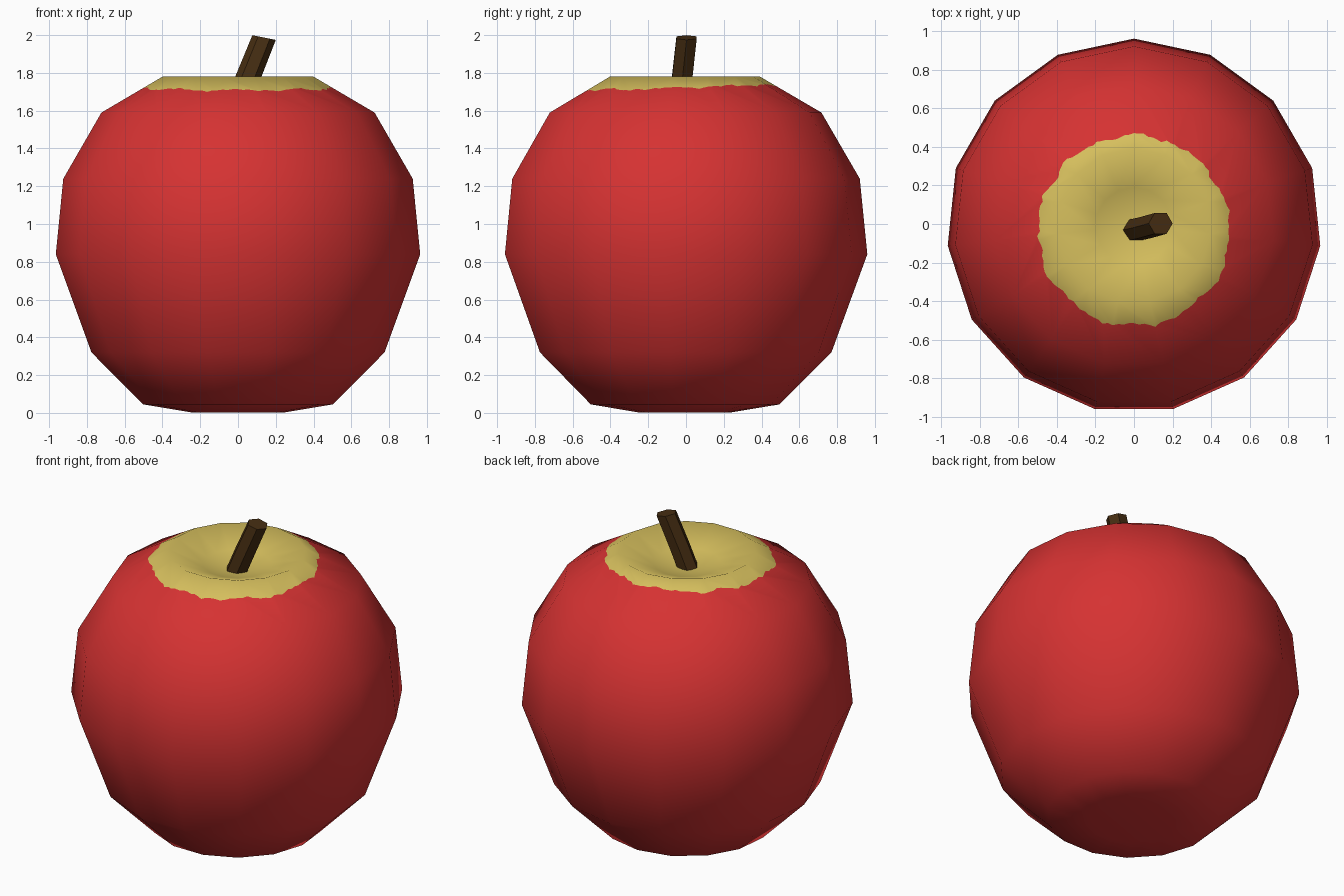
import bpy, bmesh, math, random
from mathutils import Vector

if "Cube" in bpy.data.objects:
    bpy.data.objects.remove(bpy.data.objects["Cube"])

random.seed(4)


def material(name, rgb):
    m = bpy.data.materials.new(name)
    m.diffuse_color = (*rgb, 1)
    m.use_nodes = True
    m.node_tree.nodes["Principled BSDF"].inputs["Base Color"].default_value = m.diffuse_color
    return m


def finish(name, bm, mats, smooth):
    bmesh.ops.recalc_face_normals(bm, faces=bm.faces)
    for f in bm.faces:
        f.smooth = smooth
    me = bpy.data.meshes.new(name)
    bm.to_mesh(me)
    bm.free()
    for m in mats:
        me.materials.append(m)
    ob = bpy.data.objects.new(name, me)
    bpy.context.collection.objects.link(ob)
    return ob


red = material("apple red", (0.67, 0.032, 0.032))
yellow = material("crown yellow", (0.67, 0.52, 0.11))
brown = material("stem brown", (0.062, 0.027, 0.006))

# Apple body: 15-sided lathe, from the bottom dimple to the top dimple
SIDES = 15
PROFILE = [(0.25, 0.003), (0.505, 0.045), (0.78, 0.32), (0.97, 0.84),
           (0.93, 1.24), (0.727, 1.59), (0.402, 1.78), (0.2, 1.70)]
SHOULDER = 5   # the ring below the painted edge
bm = bmesh.new()


def angle(i):
    return math.pi / 2 + 2 * math.pi * i / SIDES


rings = [[bm.verts.new((r * math.cos(angle(i)), r * math.sin(angle(i)) - 0.01, z))
          for i in range(SIDES)] for r, z in PROFILE]
bottom = bm.verts.new((0, -0.01, 0.015))
top = bm.verts.new((0, -0.01, 1.66))

# Ragged edge of the yellow crown, cut into the shoulder facets
STEPS = 8
edge = []
for k in range(SIDES * STEPS):
    i, t = k // STEPS, (k % STEPS) / STEPS
    j = (i + 1) % SIDES
    low = rings[SHOULDER][i].co.lerp(rings[SHOULDER][j].co, t)
    high = rings[SHOULDER + 1][i].co.lerp(rings[SHOULDER + 1][j].co, t)
    a = angle(k / STEPS)
    f = 0.305 - 0.075 * math.sin(a) + 0.025 * math.sin(9 * a) + random.uniform(-0.025, 0.025)
    edge.append(bm.verts.new(high.lerp(low, f)))

for i in range(SIDES):
    j = (i + 1) % SIDES
    bm.faces.new((bottom, rings[0][j], rings[0][i]))
    bm.faces.new((rings[-1][i], rings[-1][j], top)).material_index = 1
    for n in range(len(PROFILE) - 1):
        a, b = rings[n], rings[n + 1]
        if n == SHOULDER:
            cut = [edge[(i * STEPS + s) % len(edge)] for s in range(STEPS + 1)]
            bm.faces.new([a[i], a[j]] + cut[::-1])
            bm.faces.new(cut + [b[j], b[i]]).material_index = 1
        else:
            bm.faces.new((a[i], a[j], b[j], b[i])).material_index = int(n > SHOULDER)
finish("apple_body", bm, [red, yellow], True)

# Stem: leaning six-sided stick with a slightly tilted end
bm = bmesh.new()
path = [(Vector((0.0, -0.032, 1.64)), 0.3), (Vector((0.055, -0.02, 1.78)), 0.3),
        (Vector((0.138, 0.003, 1.987)), 0.2)]
loops = []
for c, tilt in path:
    loops.append([bm.verts.new(c + Vector((0.062 * math.cos(h), 0.062 * math.sin(h),
                                           -tilt * 0.062 * math.cos(h))))
                  for h in (k * math.pi / 3 for k in range(6))])
for a, b in zip(loops, loops[1:]):
    for i in range(6):
        j = (i + 1) % 6
        bm.faces.new((a[i], a[j], b[j], b[i]))
bm.faces.new(loops[0][::-1])
bm.faces.new(loops[-1])
finish("stem", bm, [brown], False)
